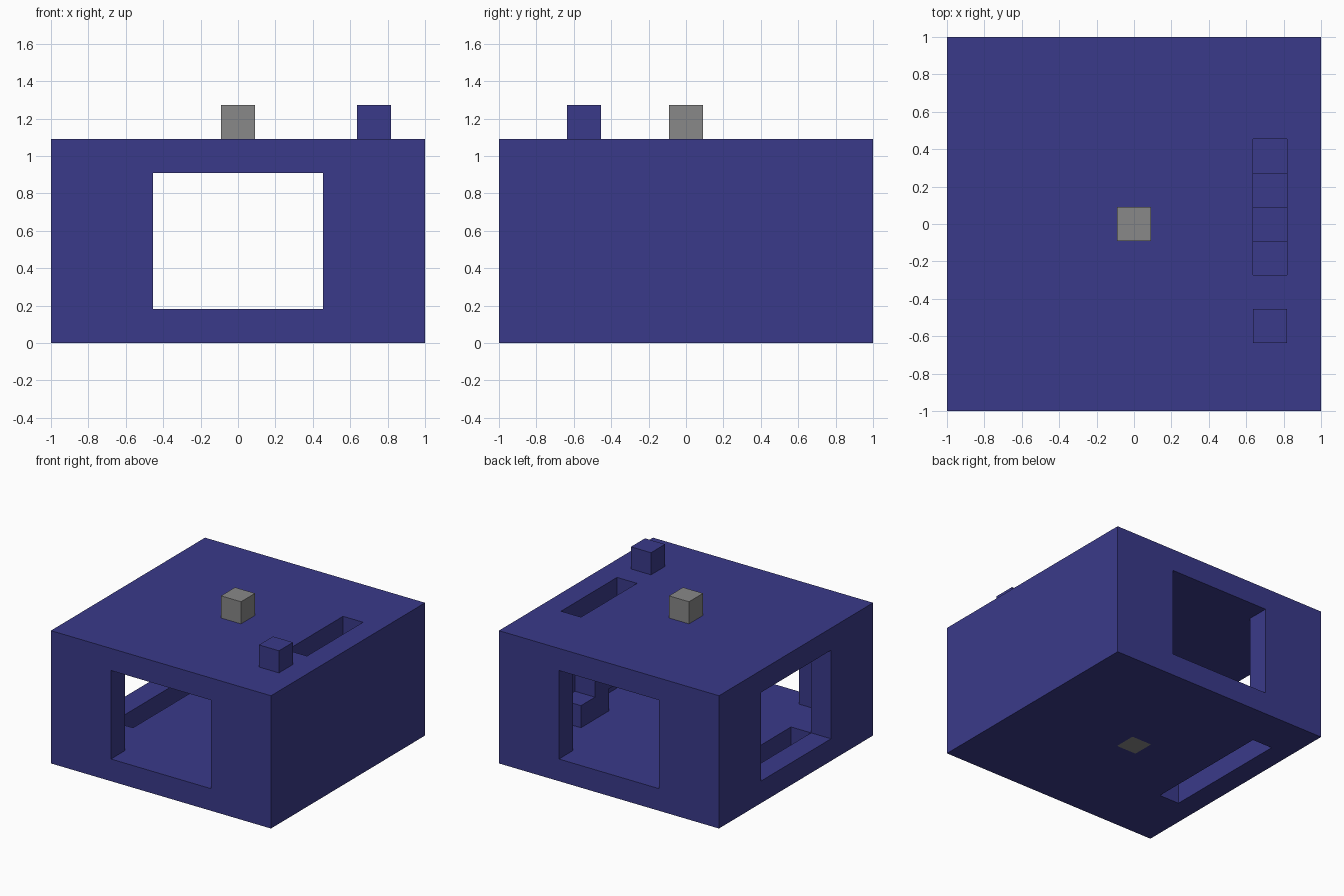
import bpy
import bmesh
from mathutils import Vector

U = 2 / 11          # edge of one block
HALF = 5.5          # half the building's width, in blocks

cube = bpy.data.objects.get("Cube")
if cube:
    bpy.data.objects.remove(cube, do_unlink=True)


def material(name, colour):
    mat = bpy.data.materials.new(name)
    mat.use_nodes = True
    mat.diffuse_color = colour
    mat.node_tree.nodes["Principled BSDF"].inputs["Base Color"].default_value = colour
    return mat


blue = material("deep blue", (0.042, 0.042, 0.254, 1))
grey = material("mid grey", (0.246, 0.246, 0.246, 1))


def box(name, low, high, mat=blue):
    """Box between two corners given in blocks, counted from the -x, -y, floor corner."""
    low, high = Vector(low), Vector(high)
    bm = bmesh.new()
    bmesh.ops.create_cube(bm, size=1)
    for v in bm.verts:
        for axis in range(3):
            v.co[axis] = high[axis] if v.co[axis] > 0 else low[axis]
        v.co = (v.co - Vector((HALF, HALF, 0))) * U
    mesh = bpy.data.meshes.new(name)
    bm.to_mesh(mesh)
    bm.free()
    mesh.materials.append(mat)
    obj = bpy.data.objects.new(name, mesh)
    bpy.context.collection.objects.link(obj)
    return obj


def cut(target, low, high):
    """Cut a box out of the target and remove the cutter."""
    cutter = box("cutter", low, high)
    cutter.hide_render = True
    mod = target.modifiers.new("cut", 'BOOLEAN')
    mod.operation = 'DIFFERENCE'
    mod.solver = 'EXACT'
    mod.object = cutter
    bpy.context.view_layer.objects.active = target
    bpy.ops.object.modifier_apply(modifier=mod.name)
    bpy.data.objects.remove(cutter, do_unlink=True)


# Hollow house with walls, floor and roof one block thick
house = box("house_shell", (0, 0, 0), (11, 11, 6))
cut(house, (1, 1, 1), (10, 10, 5))           # room
cut(house, (3, -1, 1), (8, 1.5, 5))          # front opening
cut(house, (3, 9.5, 1), (8, 12, 5))          # back opening
cut(house, (-1, 3, 1), (1.5, 8, 5))          # right side opening
cut(house, (9, 4, 4.5), (10, 8, 7))          # roof slot above the stairs
cut(house, (1, 3, -1), (2, 9, 1.5))          # floor slot
cut(house, (5, 5, -1), (6, 6, 1.5))          # seat of the grey floor block

# Stairs climbing towards the front under the roof slot
for step in range(4):
    bottom = max(1, step)
    box(f"stair_step_{step + 1}", (9, 7 - step, bottom), (10, 8 - step, step + 2))

# Single blocks
box("roof_corner_block", (9, 2, 6), (10, 3, 7))
box("roof_centre_block", (5, 5, 6), (6, 6, 7), grey)
box("floor_centre_block", (5, 5, 0), (6, 6, 1), grey)
